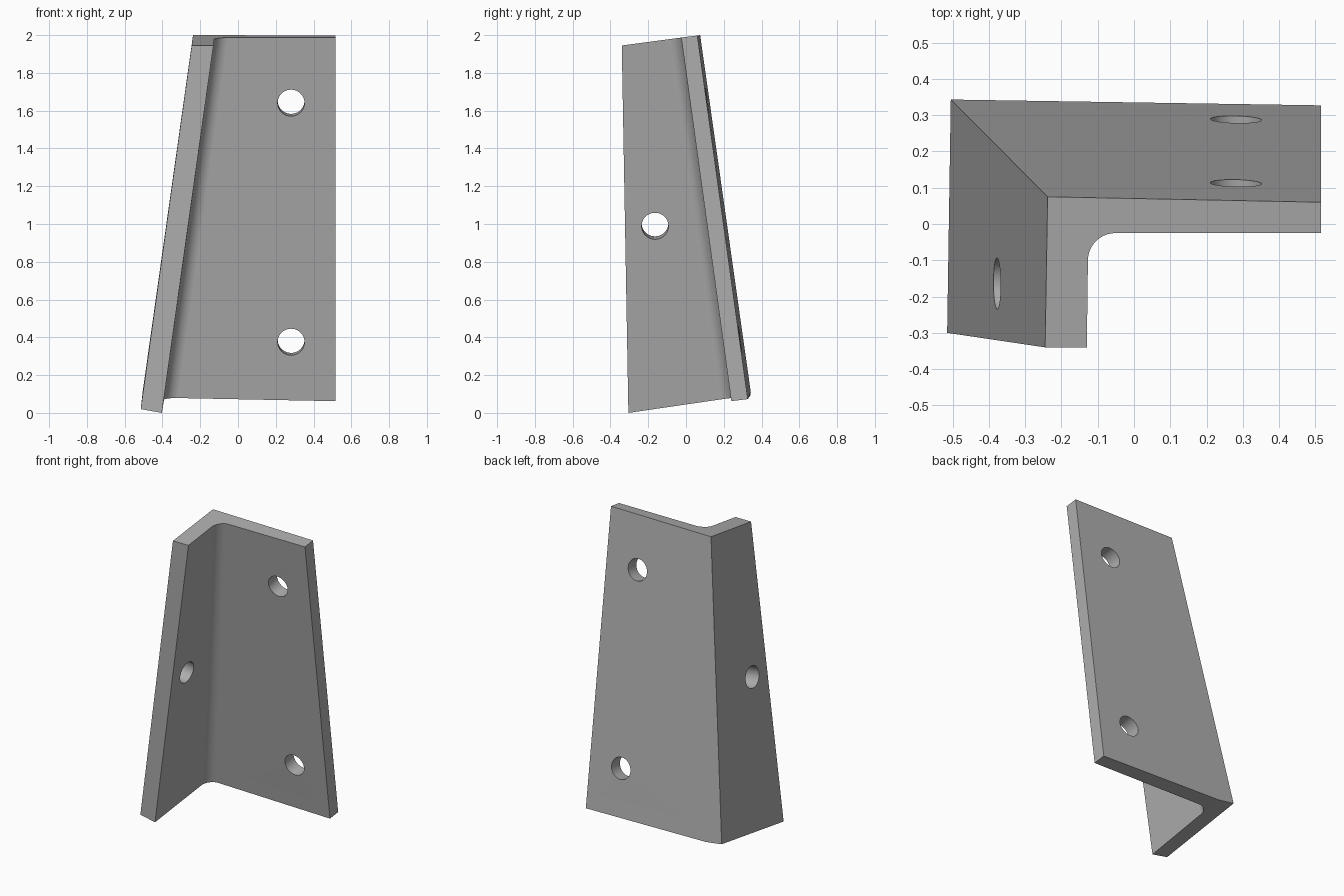
import bpy, bmesh, math
from mathutils import Vector

cube = bpy.data.objects.get("Cube")
if cube:
    bpy.data.objects.remove(cube, do_unlink=True)

steel = bpy.data.materials.new("grey_steel")
steel.use_nodes = True
grey = (0.42, 0.42, 0.42, 1)
steel.diffuse_color = grey
steel.node_tree.nodes["Principled BSDF"].inputs["Base Color"].default_value = grey


def fillet(left, corner, right, radius=0.075, steps=10):
    """Rounded inner corner, running from the left flange to the back flange."""
    a = (left - corner).normalized() * radius
    b = (right - corner).normalized() * radius
    arc = []
    for i in range(steps + 1):
        t = i / steps * math.pi / 2
        arc.append(corner + a * (1 - math.sin(t)) + b * (1 - math.cos(t)))
    return arc


def outline(side_out, heel, end_out, end_in, corner, side_in):
    """Angle section: outer side, heel, end of the back flange, filleted inside."""
    pts = [Vector(p) for p in (side_out, heel, end_out, end_in, corner, side_in)]
    return pts[:4] + fillet(pts[5], pts[4], pts[3])[::-1] + pts[5:]


top = outline((-0.245, -0.34, 1.945), (-0.238, 0.075, 2.0), (0.515, 0.06, 1.998),
              (0.515, -0.025, 1.987), (-0.126, -0.025, 1.987), (-0.13, -0.34, 1.945))
bottom = outline((-0.515, -0.30, 0.02), (-0.505, 0.343, 0.11), (0.515, 0.327, 0.073),
                 (0.515, 0.24, 0.062), (-0.39, 0.243, 0.08), (-0.403, -0.305, 0.0))

# Tapered angle bracket, its lower end folded along the inside of the side flange
bm = bmesh.new()
t = [bm.verts.new(p) for p in top]
b = [bm.verts.new(p) for p in bottom]
fold = bm.verts.new((-0.388, 0.341, 0.093))
n = len(t)
for i in range(n):
    j = (i + 1) % n
    extra = [fold] if i == 1 else []
    bm.faces.new([t[i], t[j], b[j]] + extra + [b[i]])
bm.faces.new(t)
bm.faces.new([b[0], b[1], fold, b[n - 2], b[n - 1]])
bm.faces.new([fold] + b[2:n - 1])
bmesh.ops.recalc_face_normals(bm, faces=bm.faces)
mesh = bpy.data.meshes.new("angle_bracket")
bm.to_mesh(mesh)
bm.free()
mesh.materials.append(steel)
bracket = bpy.data.objects.new("angle_bracket", mesh)
bpy.context.collection.objects.link(bracket)

# Bolt holes, drilled square to each flange
holes = [("upper_hole", (0.281, 0.067, 1.647), (0, 1, 0.14)),
         ("lower_hole", (0.281, 0.245, 0.382), (0, 1, 0.14)),
         ("side_hole", (-0.32, -0.164, 0.997), (-1, 0, 0.14))]
cutters = []
for name, centre, axis in holes:
    bpy.ops.mesh.primitive_cylinder_add(vertices=40, radius=0.071, depth=0.3, location=centre)
    cutter = bpy.context.object
    cutter.name = name + "_cutter"
    cutter.rotation_euler = Vector(axis).to_track_quat("Z", "Y").to_euler()
    cutter.data.materials.append(steel)
    cutter.hide_render = True
    cut = bracket.modifiers.new(name, "BOOLEAN")
    cut.operation = "DIFFERENCE"
    cut.solver = "EXACT"
    cut.object = cutter
    cutters.append(cutter)

# Apply the holes and shade the fillet and bores smoothly
bpy.ops.object.select_all(action="DESELECT")
bracket.select_set(True)
bpy.context.view_layer.objects.active = bracket
for name, _, _ in holes:
    bpy.ops.object.modifier_apply(modifier=name)
for cutter in cutters:
    bpy.data.objects.remove(cutter, do_unlink=True)
bpy.ops.object.shade_smooth_by_angle(angle=math.radians(25))
weighted = bracket.modifiers.new("flat_flanges", "WEIGHTED_NORMAL")
weighted.keep_sharp = True
